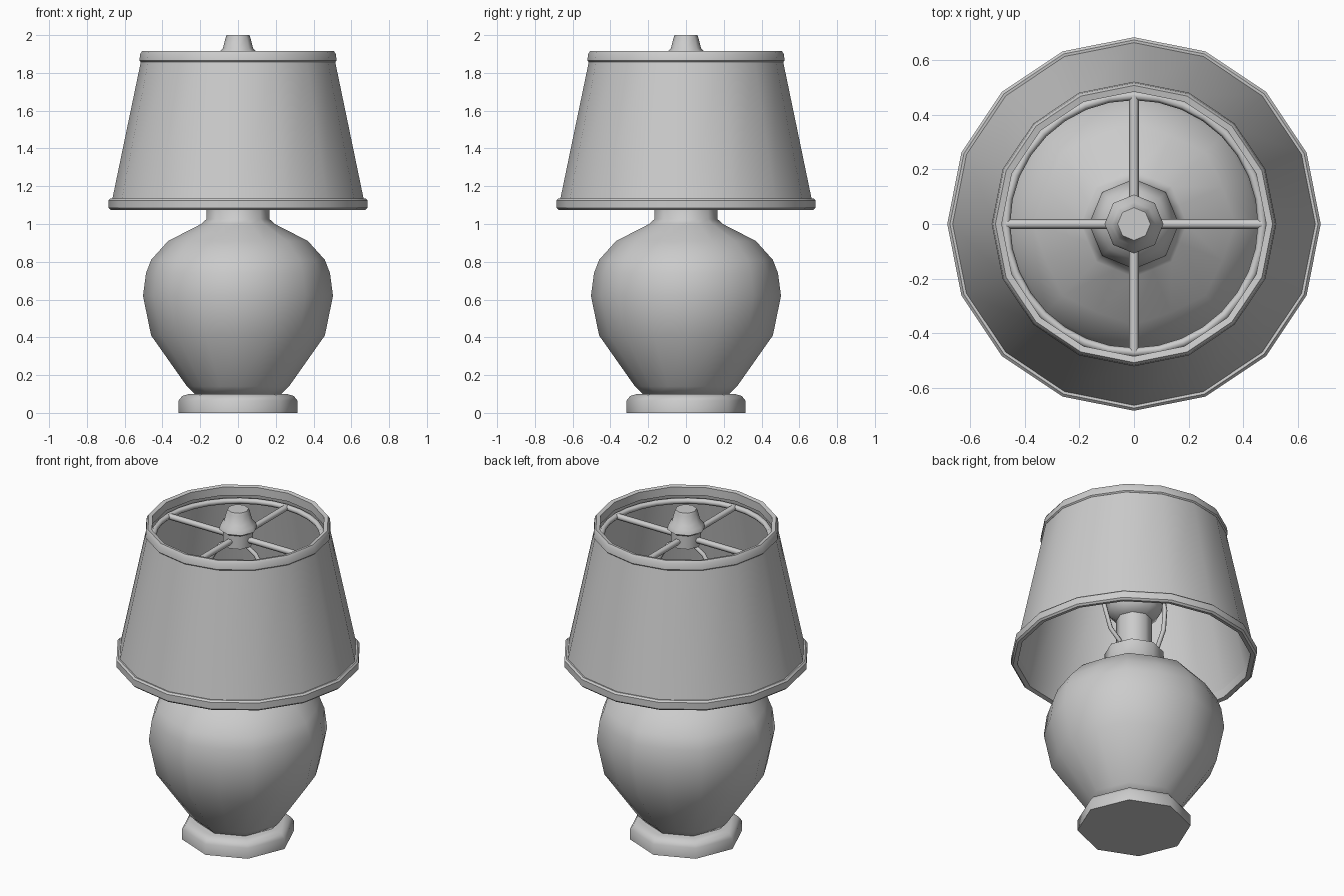
import bpy, bmesh, math
from math import cos, sin, pi

if "Cube" in bpy.data.objects:
    bpy.data.objects.remove(bpy.data.objects["Cube"])


def lathe(name, profile, sides, closed=False, angle=35, round_up=None):
    """Spin an (r, z) profile; closed profiles make hollow rings, open ones get capped."""
    bm = bmesh.new()
    rings = []
    for i, (r, z) in enumerate(profile):
        ring = []
        for k in range(sides):
            a = 2 * pi * k / sides
            f = round_up[i] if round_up and k % 2 else 1
            ring.append(bm.verts.new((r * f * cos(a), r * f * sin(a), z)))
        rings.append(ring)
    n = len(rings)
    for i in range(n if closed else n - 1):
        a, b = rings[i], rings[(i + 1) % n]
        for k in range(sides):
            j = (k + 1) % sides
            bm.faces.new((a[k], a[j], b[j], b[k]))
    if not closed:
        bm.faces.new(rings[0])
        bm.faces.new(rings[-1])
    bmesh.ops.recalc_face_normals(bm, faces=bm.faces)
    mesh = bpy.data.meshes.new(name)
    bm.to_mesh(mesh)
    bm.free()
    ob = bpy.data.objects.new(name, mesh)
    bpy.context.collection.objects.link(ob)
    smooth(ob, angle)
    return ob


def smooth(ob, angle):
    bpy.ops.object.select_all(action='DESELECT')
    ob.select_set(True)
    bpy.context.view_layer.objects.active = ob
    bpy.ops.object.shade_smooth_by_angle(angle=math.radians(angle))


def wire(name, points, radius, cyclic=False):
    """Round wire along a polyline."""
    cu = bpy.data.curves.new(name, 'CURVE')
    cu.dimensions = '3D'
    cu.bevel_depth = radius
    cu.bevel_resolution = 1
    cu.use_fill_caps = True
    sp = cu.splines.new('POLY')
    sp.points.add(len(points) - 1)
    for p, co in zip(sp.points, points):
        p.co = (*co, 1)
    sp.use_cyclic_u = cyclic
    ob = bpy.data.objects.new(name, cu)
    bpy.context.collection.objects.link(ob)
    return ob


# Octagonal foot
lathe("base", [(0.315, 0), (0.315, 0.065), (0.295, 0.09), (0.26, 0.10)], 8, angle=50)

# Urn body: octagonal at foot and neck, rounder around the belly
body = [(0.225, 0.095), (0.27, 0.14), (0.46, 0.41), (0.503, 0.62), (0.487, 0.74),
        (0.46, 0.81), (0.37, 0.91), (0.195, 1.0), (0.168, 1.025), (0.165, 1.12), (0.10, 1.13)]
lathe("body", body, 16, angle=50,
      round_up=[.924, .93, .96, .965, .965, .965, .95, .924, .924, .924, .924])

# Socket and bulb
lathe("socket", [(0.10, 1.12), (0.10, 1.33)], 8, angle=50)
lathe("bulb", [(0.10, 1.33), (0.155, 1.38), (0.165, 1.46), (0.13, 1.55), (0.05, 1.60)], 8, angle=50)

# Fabric shade with trims
lathe("shade", [(0.672, 1.10), (0.508, 1.89), (0.488, 1.89), (0.652, 1.10)], 16, closed=True)
lathe("shade_lower_trim", [(0.675, 1.075), (0.685, 1.085), (0.685, 1.125), (0.675, 1.135),
                           (0.645, 1.13), (0.65, 1.08)], 16, closed=True)
lathe("shade_upper_trim", [(0.515, 1.858), (0.522, 1.865), (0.518, 1.90), (0.508, 1.915),
                           (0.485, 1.91), (0.485, 1.86)], 16, closed=True)

# Spider frame: ring and four spokes
wire("frame_ring", [(0.471 * cos(2 * pi * k / 32), 0.471 * sin(2 * pi * k / 32), 1.83)
                    for k in range(32)], 0.017, True)
for k in range(4):
    c, s = round(cos(k * pi / 2)), round(sin(k * pi / 2))
    wire("frame_spoke", [(0.07 * c, 0.07 * s, 1.83), (0.47 * c, 0.47 * s, 1.83)], 0.018)

# Harp holding the frame
half = [(0.10, 1.16), (0.17, 1.22), (0.215, 1.35), (0.225, 1.48), (0.19, 1.64), (0.12, 1.75), (0.04, 1.80)]
path = half + [(-x, z) for x, z in reversed(half)]
wire("harp", [(x, 0, z) for x, z in path], 0.013)

# Hub and finial
lathe("finial", [(0.085, 1.79), (0.085, 1.87), (0.108, 1.885), (0.10, 1.91), (0.08, 1.93),
                 (0.066, 1.985), (0.06, 2.0)], 8, angle=50)
